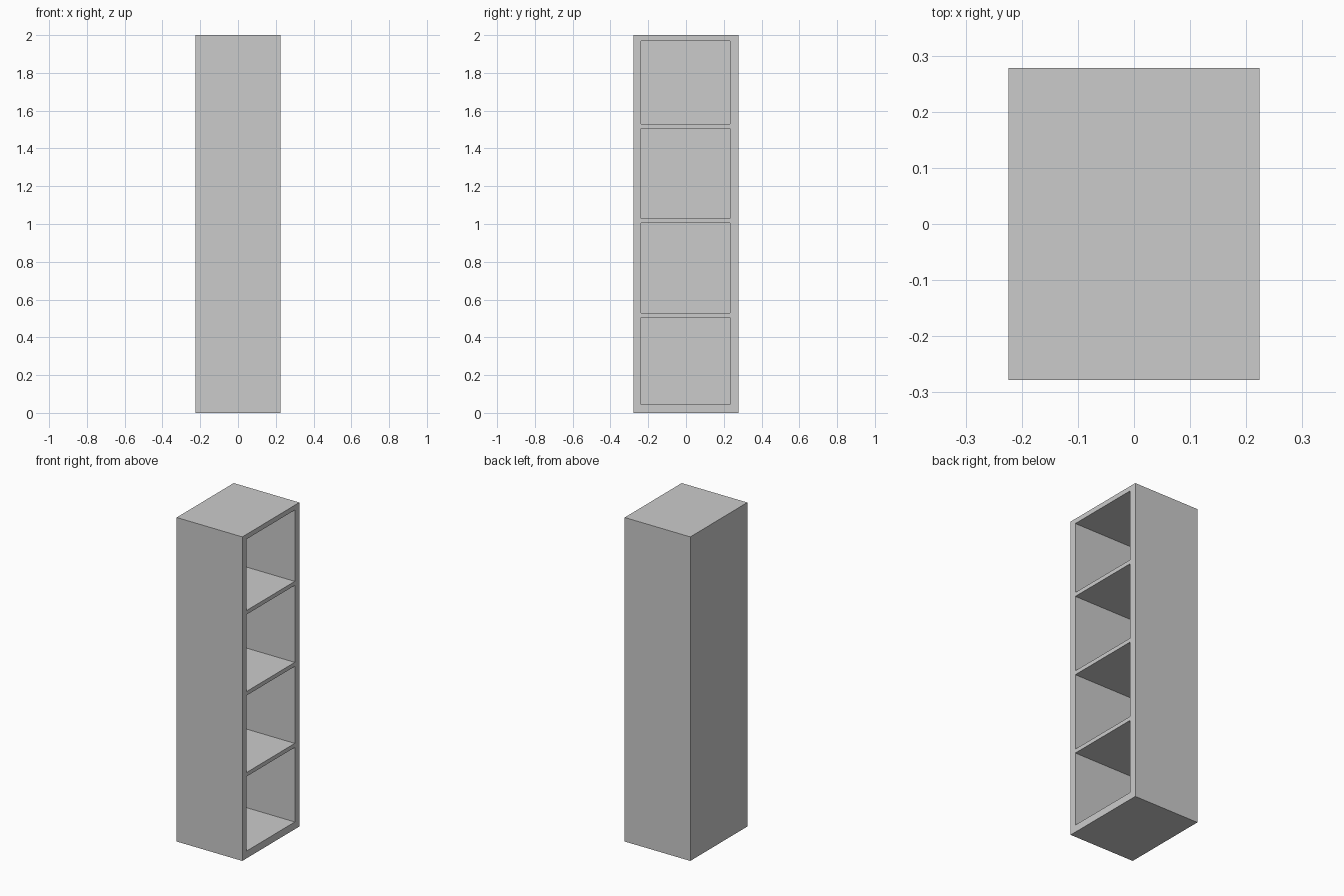
import bpy

if "Cube" in bpy.data.objects:
    bpy.data.objects.remove(bpy.data.objects["Cube"])

WIDTH, DEPTH, HEIGHT = 0.448, 0.556, 2.0
BACK = 0.025          # back panel thickness, on the -x side
OPEN_Y = 0.472        # width of each opening
BAYS = [(0.045, 0.505), (0.53, 1.005), (1.03, 1.505), (1.53, 1.97)]


def box(name, lo, hi):
    centre = [(a + b) / 2 for a, b in zip(lo, hi)]
    bpy.ops.mesh.primitive_cube_add(size=1, location=centre)
    obj = bpy.context.object
    obj.name = name
    obj.scale = [b - a for a, b in zip(lo, hi)]
    bpy.ops.object.transform_apply(location=True, rotation=False, scale=True)
    return obj


# Cabinet body
cabinet = box("shelf_cabinet", (-WIDTH / 2, -DEPTH / 2, 0), (WIDTH / 2, DEPTH / 2, HEIGHT))

# Four open compartments cut in from the +x side
for i, (bottom, top) in enumerate(BAYS):
    cutter = box(f"compartment_cutter_{i + 1}",
                 (-WIDTH / 2 + BACK, -OPEN_Y / 2 - 0.002, bottom),
                 (WIDTH / 2 + 0.1, OPEN_Y / 2 - 0.002, top))
    cut = cabinet.modifiers.new(f"compartment_{i + 1}", 'BOOLEAN')
    cut.operation = 'DIFFERENCE'
    cut.solver = 'EXACT'
    cut.object = cutter
    bpy.context.view_layer.objects.active = cabinet
    bpy.ops.object.modifier_apply(modifier=cut.name)
    bpy.data.objects.remove(cutter, do_unlink=True)
